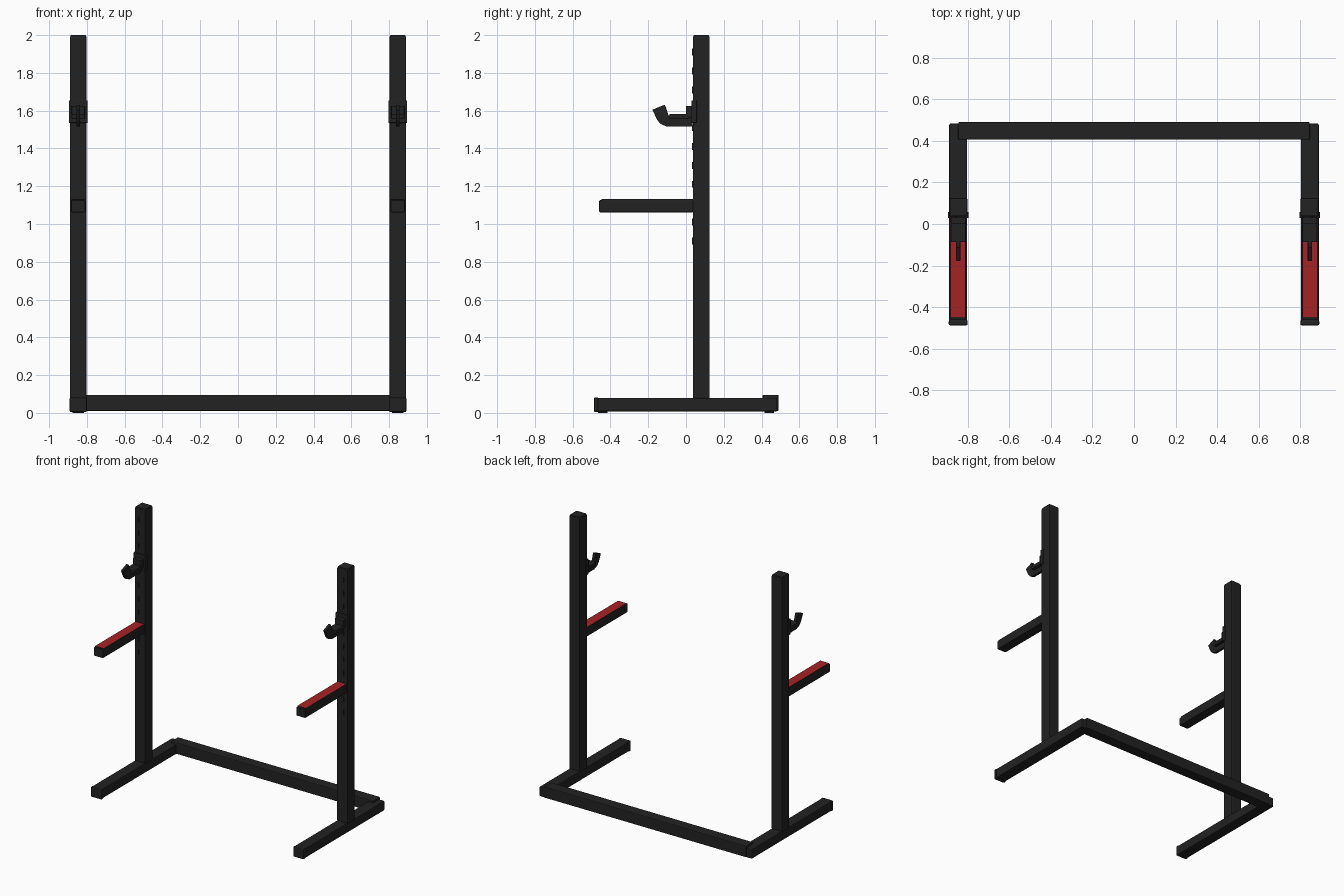
import bpy
import bmesh

cube = bpy.data.objects.get("Cube")
if cube:
    bpy.data.objects.remove(cube, do_unlink=True)


def material(name, rgb, roughness):
    m = bpy.data.materials.new(name)
    m.use_nodes = True
    m.diffuse_color = (*rgb, 1)
    node = next(n for n in m.node_tree.nodes if n.type == 'BSDF_PRINCIPLED')
    node.inputs["Base Color"].default_value = (*rgb, 1)
    node.inputs["Roughness"].default_value = roughness
    return m


BLACK = material("black_steel", (0.016, 0.016, 0.016), 0.5)
RED = material("red_pad", (0.38, 0.016, 0.018), 0.6)


def finish(name, bm, bevel=0.0):
    bmesh.ops.recalc_face_normals(bm, faces=bm.faces[:])
    mesh = bpy.data.meshes.new(name)
    bm.to_mesh(mesh)
    bm.free()
    mesh.materials.append(BLACK)
    obj = bpy.data.objects.new(name, mesh)
    bpy.context.collection.objects.link(obj)
    if bevel:
        mod = obj.modifiers.new("edge_radius", 'BEVEL')
        mod.width = bevel
        mod.segments = 2
        mod.limit_method = 'ANGLE'
    return obj


def box(name, x, y, z, bevel=0.0):
    """Box from (low, high) ranges along each axis."""
    bm = bmesh.new()
    bmesh.ops.create_cube(bm, size=1)
    for v in bm.verts:
        v.co = [sum(r) / 2 + c * (r[1] - r[0]) for c, r in zip(v.co, (x, y, z))]
    return finish(name, bm, bevel)


def side_profile(name, cx, width, points, bevel=0.0):
    """Extrude a (y, z) outline across x."""
    bm = bmesh.new()
    face = bm.faces.new([bm.verts.new((cx - width / 2, y, z)) for y, z in points])
    ext = bmesh.ops.extrude_face_region(bm, geom=[face])
    new = [v for v in ext["geom"] if isinstance(v, bmesh.types.BMVert)]
    bmesh.ops.translate(bm, verts=new, vec=(width, 0, 0))
    return finish(name, bm, bevel)


# Hook blade outline: back post, saddle and upswept tip
HOOK = [(0.035, 1.515), (-0.10, 1.515), (-0.135, 1.53), (-0.152, 1.55),
        (-0.178, 1.605), (-0.112, 1.632), (-0.092, 1.575), (0.0, 1.575),
        (0.0, 1.625), (0.035, 1.625)]

for side, s in (("left", 1), ("right", -1)):
    c = 0.846 * s

    def across(half):
        return (c - half, c + half)

    # Tubes of the side frame
    box(side + "_foot", across(0.043), (-0.47, 0.483), (0.008, 0.08), 0.006)
    box(side + "_foot_cap", across(0.046), (-0.488, -0.463), (0.004, 0.082), 0.008)
    box(side + "_upright", across(0.044), (0.036, 0.125), (0.075, 1.994), 0.006)
    box(side + "_upright_cap", across(0.041), (0.04, 0.121), (1.985, 2.0), 0.004)

    # Safety arm with a raised strip, red on its upper face
    box(side + "_safety_arm", across(0.038), (-0.46, 0.04), (1.062, 1.126), 0.005)
    pad = box(side + "_arm_pad", across(0.036), (-0.448, 0.036), (1.124, 1.132))
    pad.data.materials.append(RED)
    for f in pad.data.polygons:
        f.material_index = int(f.normal.z > 0.5)

    # Bar hook: bracket round the upright, blade and saddle liners
    box(side + "_hook_bracket", across(0.05), (0.028, 0.058), (1.535, 1.655), 0.004)
    side_profile(side + "_hook_blade", c, 0.02, HOOK, 0.002)
    box(side + "_hook_saddle", across(0.035), (-0.087, 0.01), (1.555, 1.582), 0.003)
    box(side + "_hook_back_liner", across(0.035), (0.0, 0.032), (1.56, 1.625), 0.003)

    # Height marks up the front of the upright
    for i in range(11):
        z = 0.91 + 0.1 * i
        x = c + 0.012 * s
        box(f"{side}_height_mark_{i + 1}", (x - 0.003, x + 0.003),
            (0.032, 0.038), (z - 0.018, z + 0.018))

# Rear tube joining both feet
box("rear_crossbar", (-0.846, 0.846), (0.406, 0.49), (0.01, 0.096), 0.006)

# Rubber soles under the feet ends
for s in (-1, 1):
    for y in (-0.44, 0.44):
        box("foot_sole", (0.846 * s - 0.03, 0.846 * s + 0.03),
            (y - 0.025, y + 0.025), (0.0, 0.01))
